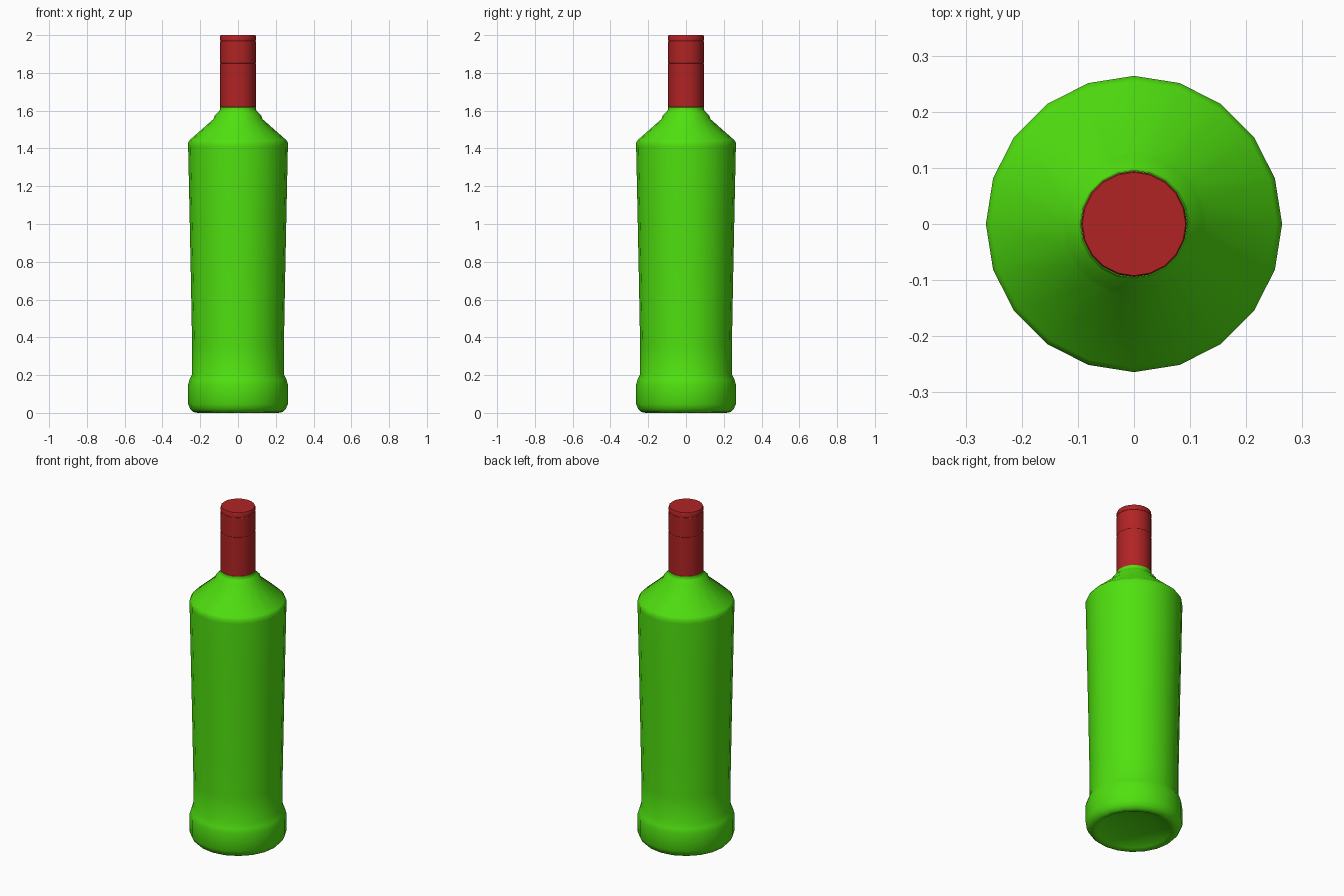
import bpy, bmesh, math

if "Cube" in bpy.data.objects:
    bpy.data.objects.remove(bpy.data.objects["Cube"])

SIDES = 20


def material(name, rgb):
    m = bpy.data.materials.new(name)
    m.diffuse_color = (*rgb, 1.0)
    m.use_nodes = True
    m.node_tree.nodes["Principled BSDF"].inputs["Base Color"].default_value = m.diffuse_color
    return m


def lathe(name, profile, mat, smooth_angle):
    """Revolve (radius, height) points about z; radius 0 makes a pole."""
    bm = bmesh.new()
    rings = []
    for r, z in profile:
        if r == 0:
            rings.append([bm.verts.new((0, 0, z))] * SIDES)
        else:
            rings.append([bm.verts.new((r * math.cos(2 * math.pi * i / SIDES),
                                        r * math.sin(2 * math.pi * i / SIDES), z))
                          for i in range(SIDES)])
    for a, b in zip(rings, rings[1:]):
        for i in range(SIDES):
            j = (i + 1) % SIDES
            corners = list(dict.fromkeys((a[i], a[j], b[j], b[i])))
            bm.faces.new(corners)
    bmesh.ops.recalc_face_normals(bm, faces=bm.faces)
    mesh = bpy.data.meshes.new(name)
    bm.to_mesh(mesh)
    bm.free()
    mesh.materials.append(mat)
    obj = bpy.data.objects.new(name, mesh)
    bpy.context.collection.objects.link(obj)
    bpy.context.view_layer.objects.active = obj
    obj.select_set(True)
    bpy.ops.object.shade_smooth_by_angle(angle=math.radians(smooth_angle))
    obj.select_set(False)
    return obj


green = material("green glass", (0.08, 0.75, 0.005))
red = material("red cap", (0.44, 0.017, 0.018))

# Bottle: recessed base, flared foot, tapered body, shoulder and collar
lathe("bottle_body", [
    (0, 0.035), (0.12, 0.03), (0.20, 0.008), (0.215, 0.0), (0.238, 0.005),
    (0.252, 0.02), (0.264, 0.045), (0.264, 0.15), (0.257, 0.175),
    (0.243, 0.205), (0.243, 0.36), (0.25, 0.74), (0.257, 1.08),
    (0.264, 1.41), (0.264, 1.43), (0.255, 1.445), (0.13, 1.555),
    (0.123, 1.575), (0.10, 1.597), (0.096, 1.605), (0.096, 1.618), (0.085, 1.62),
], green, 65)

# Cap: sleeve with two fine grooves and a flat top
lathe("cap", [
    (0, 1.612), (0.0945, 1.612), (0.0945, 1.848), (0.0925, 1.851), (0.0945, 1.854),
    (0.0945, 1.966), (0.0925, 1.969), (0.0945, 1.972), (0.0945, 1.995),
    (0.092, 2.0), (0, 2.0),
], red, 30)
